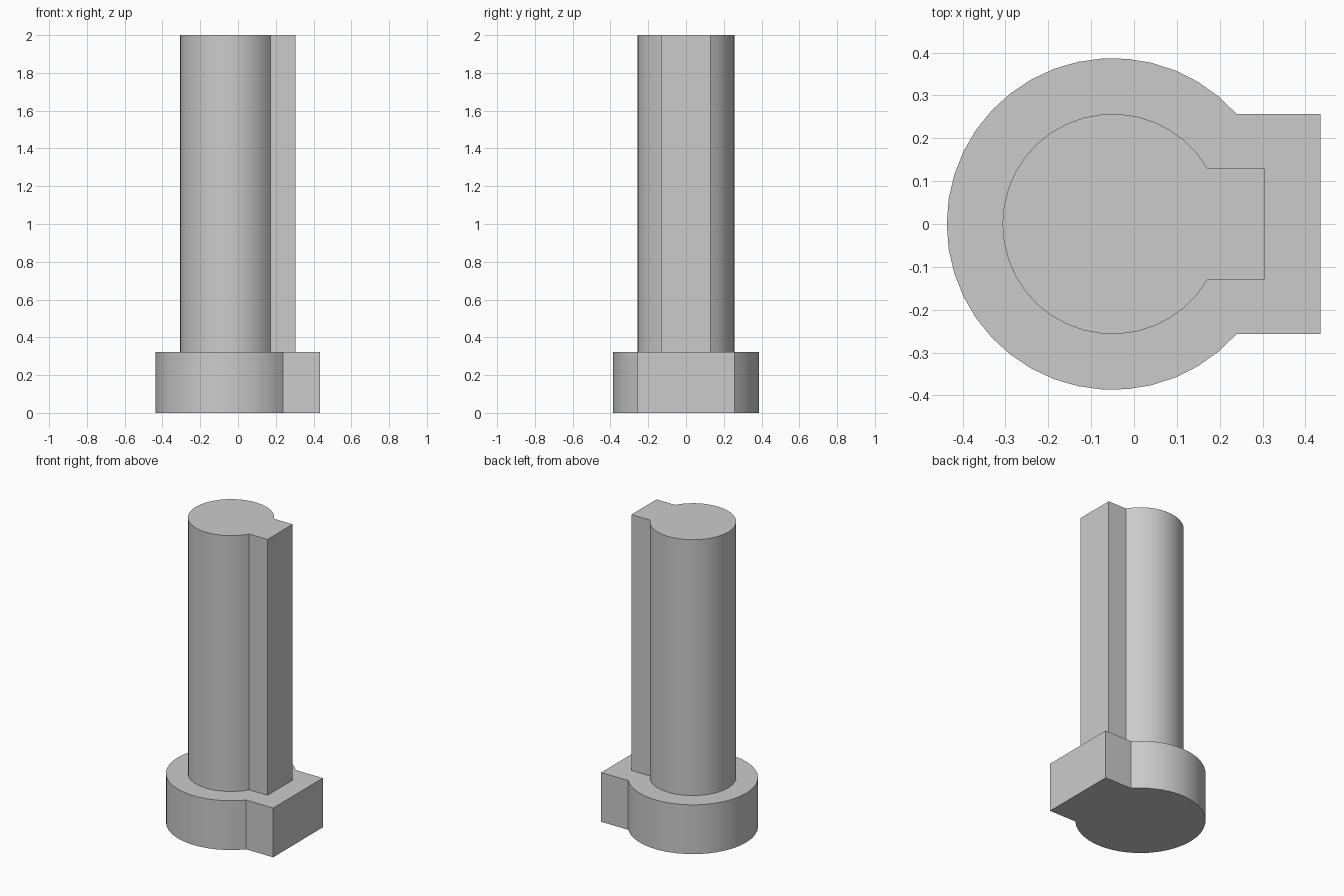
import bpy, bmesh, math

if "Cube" in bpy.data.objects:
    bpy.data.objects.remove(bpy.data.objects["Cube"])

CX = -0.05    # centre of the round part
STEPS = 32    # segments along each arc


def keyed_ring(bm, radius, half_key, key_x, z):
    """Keyhole outline: a large arc closed by a square key on +x."""
    a = math.asin(half_key / radius)
    sweep = 2 * math.pi - 2 * a
    pts = [(key_x, -half_key), (key_x, half_key)]
    for i in range(STEPS + 1):
        t = a + sweep * i / STEPS
        pts.append((CX + radius * math.cos(t), radius * math.sin(t)))
    return [bm.verts.new((x, y, z)) for x, y in pts]


# Collar and shaft as one stepped solid
collar = (0.387, 0.257, 0.435)
shaft = (0.257, 0.13, 0.305)
bm = bmesh.new()
rings = [keyed_ring(bm, *shape, z) for shape, z in
         ((collar, 0), (collar, 0.323), (shaft, 0.323), (shaft, 2))]
for low, high in zip(rings, rings[1:]):
    for i in range(len(low)):
        j = (i + 1) % len(low)
        bm.faces.new((low[i], low[j], high[j], high[i]))

# End caps
bm.faces.new(rings[0][::-1])
bm.faces.new(rings[-1])
bmesh.ops.recalc_face_normals(bm, faces=bm.faces)

mesh = bpy.data.meshes.new("keyed_pin")
bm.to_mesh(mesh)
bm.free()
pin = bpy.data.objects.new("keyed_pin", mesh)
bpy.context.collection.objects.link(pin)

# Smooth round walls, crisp key and rims
bpy.context.view_layer.objects.active = pin
pin.select_set(True)
bpy.ops.object.shade_smooth_by_angle(angle=math.radians(25))
